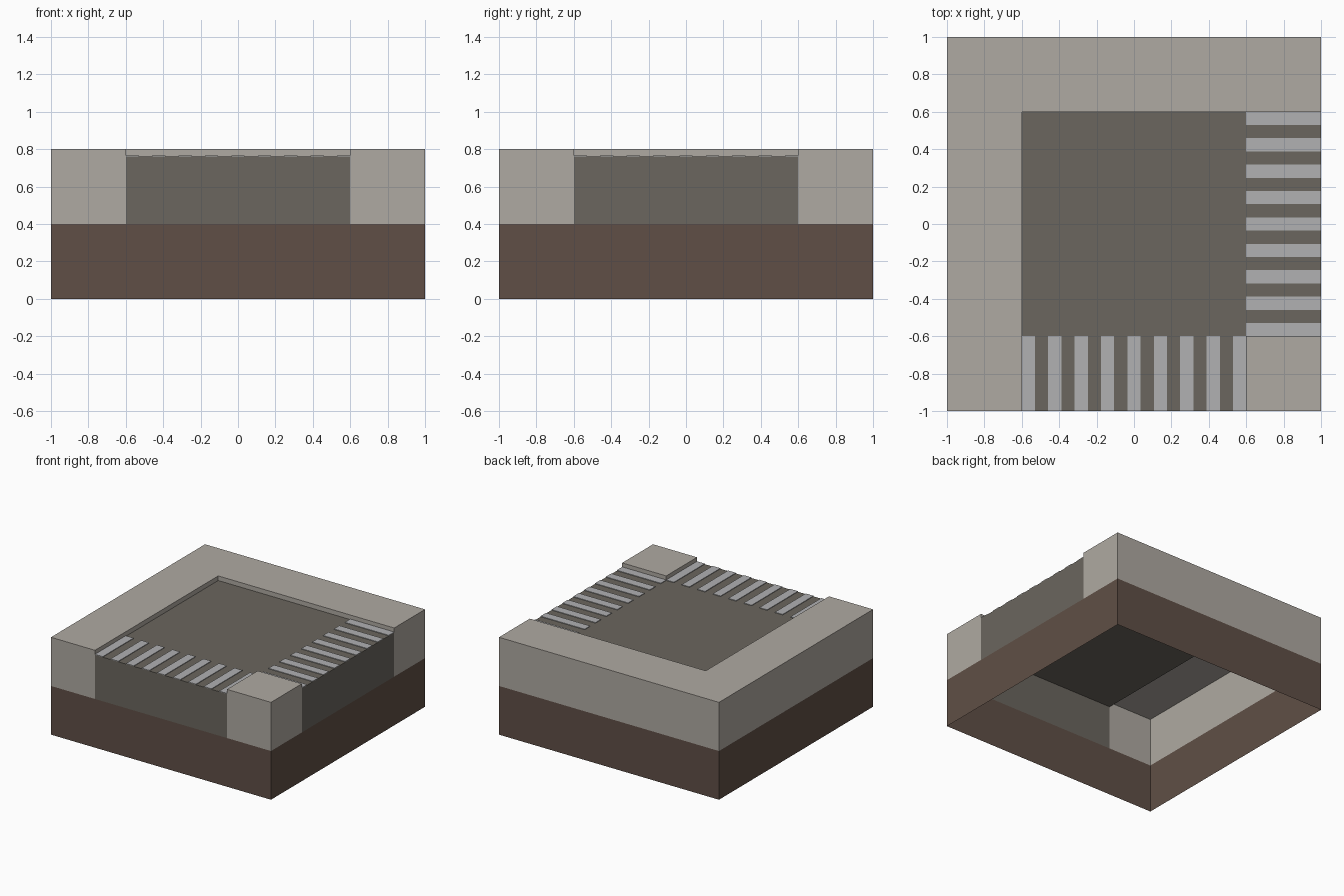
import bpy, bmesh

if "Cube" in bpy.data.objects:
    bpy.data.objects.remove(bpy.data.objects["Cube"])

SOIL, ROAD, PAINT, KERB = 0.4, 0.762, 0.767, 0.8   # height of each level
IN, OUT = 0.6, 1.0                                 # inner and outer half widths


def material(name, rgb):
    m = bpy.data.materials.new(name)
    m.diffuse_color = (*rgb, 1)
    m.use_nodes = True
    m.node_tree.nodes["Principled BSDF"].inputs["Base Color"].default_value = m.diffuse_color
    return m


def open_slab(name, outline, top, mat, cap=True):
    """Thin shell open below. Each outline entry is (x, y, foot): foot is how
    far down the wall after that corner reaches, or None for no wall."""
    bm = bmesh.new()
    ring = [bm.verts.new((x, y, top)) for x, y, _ in outline]
    if cap:
        bm.faces.new(ring)
    n = len(ring)
    for i, (x, y, foot) in enumerate(outline):
        if foot is None:
            continue
        j = (i + 1) % n
        a = bm.verts.new((x, y, foot))
        b = bm.verts.new((outline[j][0], outline[j][1], foot))
        bm.faces.new((ring[i], a, b, ring[j]))
    bmesh.ops.remove_doubles(bm, verts=bm.verts, dist=1e-5)
    mesh = bpy.data.meshes.new(name)
    bm.to_mesh(mesh)
    bm.free()
    mesh.materials.append(mat)
    ob = bpy.data.objects.new(name, mesh)
    bpy.context.collection.objects.link(ob)
    return ob


def rect(x0, x1, y0, y1, foot):
    return [(x0, y0, foot), (x1, y0, foot), (x1, y1, foot), (x0, y1, foot)]


soil = material("soil", (0.117, 0.078, 0.061))
stone = material("stone", (0.43, 0.40, 0.36))
asphalt = material("asphalt", (0.145, 0.133, 0.112))
paint = material("paint", (0.44, 0.44, 0.45))

# soil skirt, open at top and bottom
open_slab("soil_base", rect(-OUT, OUT, -OUT, OUT, 0), SOIL, soil, cap=False)

# L-shaped pavement on the left and back
open_slab("pavement", [
    (-OUT, -OUT, SOIL), (-IN, -OUT, ROAD), (-IN, IN, ROAD),
    (OUT, IN, SOIL), (OUT, OUT, SOIL), (-OUT, OUT, SOIL)], KERB, stone)

# small pavement block in the front right corner
open_slab("corner_pavement", [
    (IN, -OUT, SOIL), (OUT, -OUT, SOIL),
    (OUT, -IN, ROAD), (IN, -IN, ROAD)], KERB, stone)

# road bend leaving through the front and the right side
open_slab("road", [
    (-IN, -OUT, SOIL), (IN, -OUT, None), (IN, -IN, None),
    (OUT, -IN, SOIL), (OUT, IN, None), (-IN, IN, None)], ROAD, asphalt)

# zebra crossings, nine raised stripes on each road arm
step = 2 * IN / 17
for i in range(9):
    a = -IN + 2 * i * step
    b = a + step
    open_slab(f"front_stripe_{i + 1}", rect(a, b, -OUT, -IN, ROAD), PAINT, paint)
    open_slab(f"right_stripe_{i + 1}", rect(IN, OUT, a, b, ROAD), PAINT, paint)
